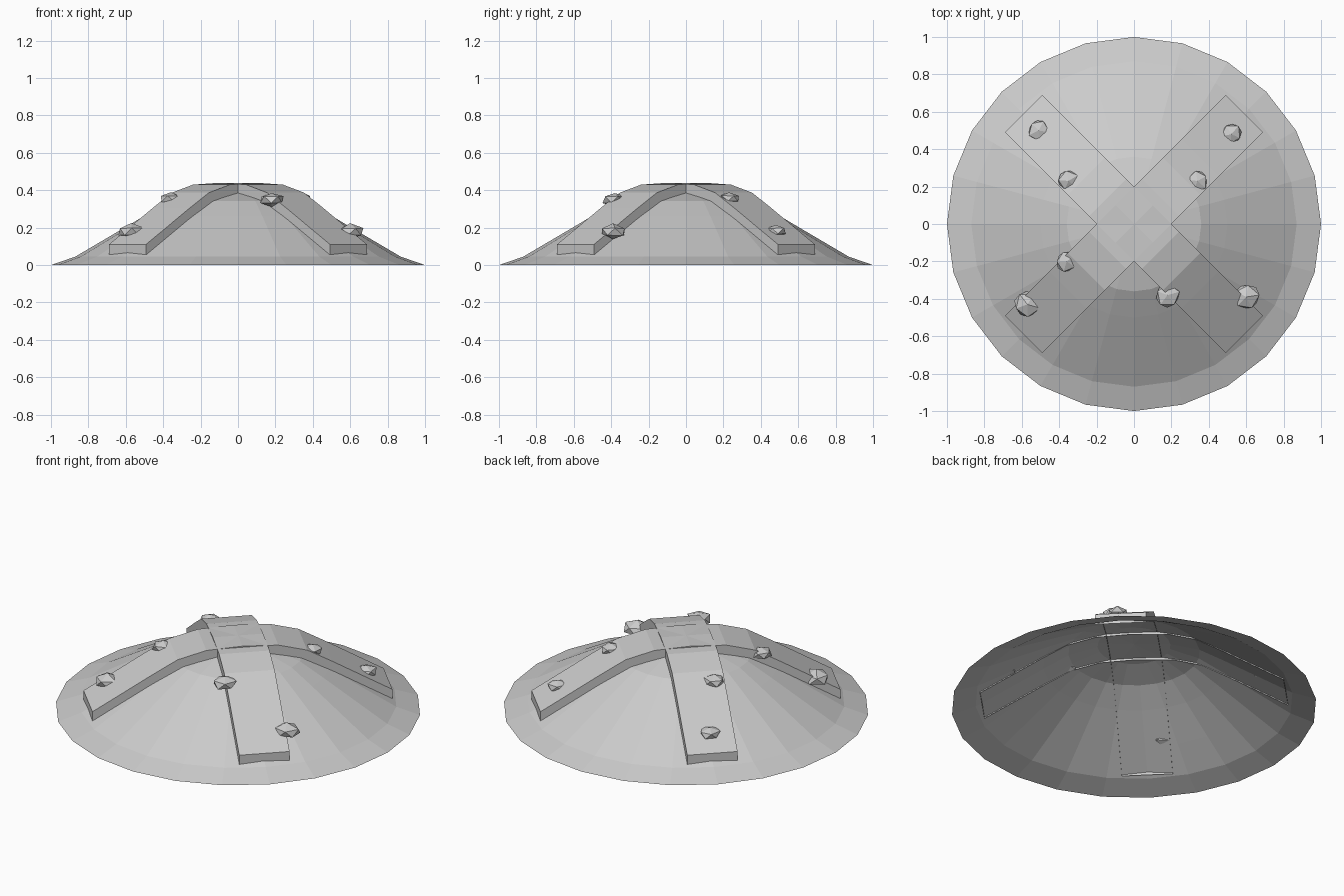
import bpy, bmesh, math, random
from mathutils import Vector

if "Cube" in bpy.data.objects:
    bpy.data.objects.remove(bpy.data.objects["Cube"])

random.seed(4)
PROFILE = [(0, .395), (.2, .385), (.36, .342), (.5, .263), (.7, .145), (.87, .045), (1, 0)]
SIDES = 24

grey = bpy.data.materials.new("stone_grey")
grey.use_nodes = True
grey.diffuse_color = (.6, .6, .6, 1)
grey.node_tree.nodes["Principled BSDF"].inputs["Base Color"].default_value = (.6, .6, .6, 1)


def height(r):
    """Dome height at a distance from the axis."""
    for (r0, z0), (r1, z1) in zip(PROFILE, PROFILE[1:]):
        if r <= r1:
            return z0 + (z1 - z0) * (r - r0) / (r1 - r0)
    return 0


def finish(name, bm):
    mesh = bpy.data.meshes.new(name)
    bm.to_mesh(mesh)
    bm.free()
    mesh.materials.append(grey)
    obj = bpy.data.objects.new(name, mesh)
    bpy.context.collection.objects.link(obj)
    return obj


# Open dome shell, revolved from the profile
bm = bmesh.new()
apex = bm.verts.new((0, 0, PROFILE[0][1]))
rings = [[bm.verts.new((r * math.cos(a), r * math.sin(a), z))
          for a in (math.tau * i / SIDES for i in range(SIDES))]
         for r, z in PROFILE[1:]]
for i in range(SIDES):
    j = (i + 1) % SIDES
    bm.faces.new((apex, rings[0][i], rings[0][j]))
    for inner, outer in zip(rings, rings[1:]):
        bm.faces.new((inner[i], outer[i], outer[j], inner[j]))
finish("dome_shell", bm)


# Crossing straps: raised top with a skirt sunk just through the shell
def strap(name, angle, length=.834, half=.14, thick=.045, sink=.018):
    bm = bmesh.new()
    steps = [r for r, z in PROFILE if 0 < r < length] + [length]
    steps = [-d for d in reversed(steps)] + [0] + steps
    rows = []
    for d in steps:
        z = height(abs(d))
        rows.append([bm.verts.new((d, y, h)) for y, h in (
            (-half, z - sink), (-half, z + thick), (half, z + thick), (half, z - sink))])
    for a, b in zip(rows, rows[1:]):
        for k in range(3):
            bm.faces.new((a[k], b[k], b[k + 1], a[k + 1]))
    bm.faces.new(rows[0])
    bm.faces.new(rows[-1][::-1])
    bmesh.ops.recalc_face_normals(bm, faces=bm.faces)
    finish(name, bm).rotation_euler.z = angle


strap("strap_a", math.pi / 4)
strap("strap_b", -math.pi / 4)

# Rough low-poly studs: x, y, radius
STUDS = [(-.51, .5, .062), (-.35, .23, .06), (.34, .23, .06), (.52, .48, .062),
         (-.36, -.2, .062), (-.57, -.43, .078), (.18, -.38, .068), (.6, -.39, .076)]
for n, (x, y, radius) in enumerate(STUDS, 1):
    bm = bmesh.new()
    bmesh.ops.create_icosphere(bm, subdivisions=1, radius=radius)
    for v in bm.verts:
        v.co *= random.uniform(.88, 1.1)
        v.co.z *= .55
    stud = finish(f"stud_{n}", bm)
    stud.location = Vector((x, y, height(math.hypot(x, y)) + .042))
    stud.rotation_euler.z = random.uniform(0, math.tau)
